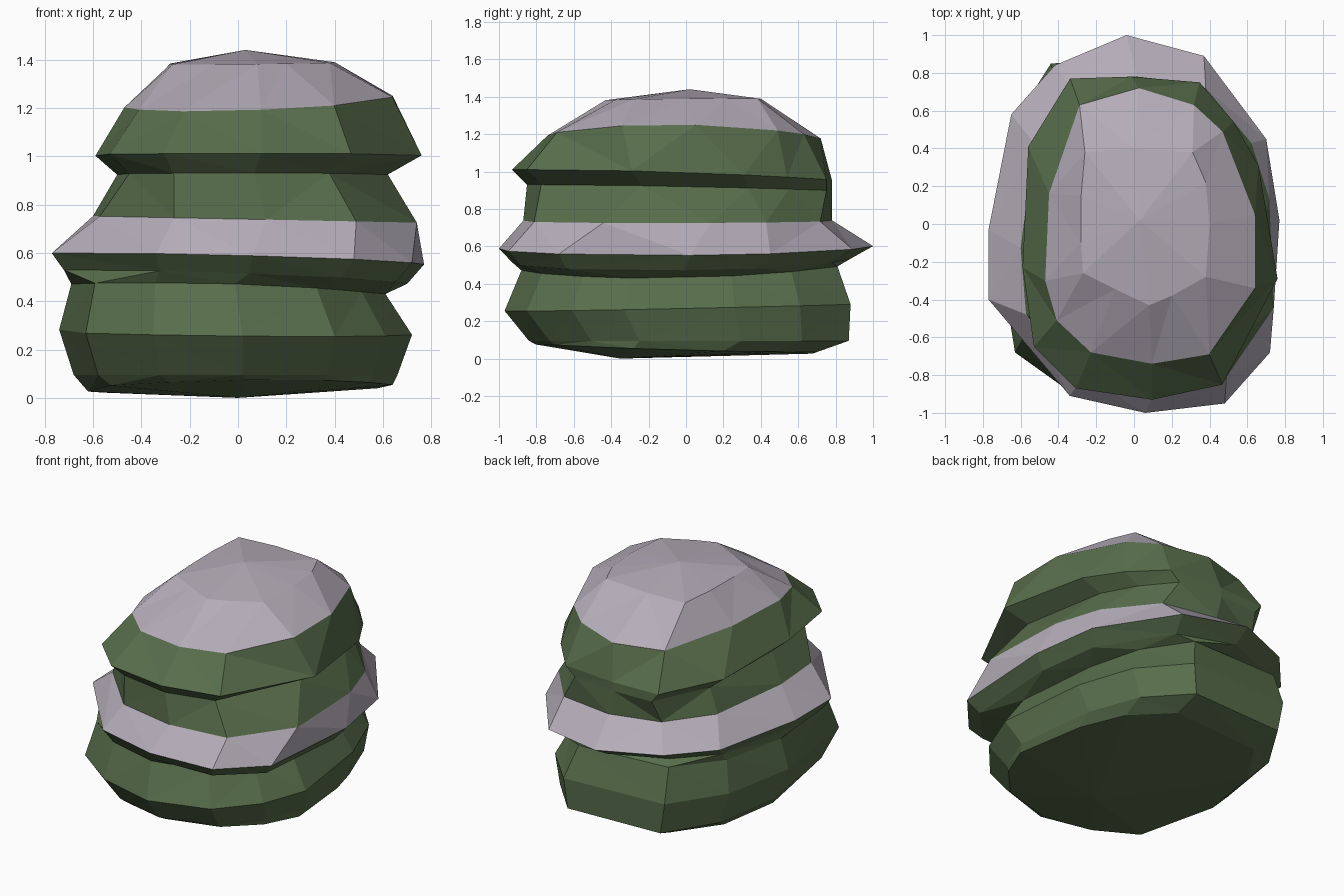
import bpy, bmesh

if "Cube" in bpy.data.objects:
    bpy.data.objects.remove(bpy.data.objects["Cube"])

def material(name, rgb):
    m = bpy.data.materials.new(name)
    m.diffuse_color = (*rgb, 1)
    m.use_nodes = True
    m.node_tree.nodes["Principled BSDF"].inputs["Base Color"].default_value = m.diffuse_color
    return m

GREEN = material("moss green", (0.098, 0.156, 0.072))
GREY = material("pale mauve grey", (0.46, 0.418, 0.485))

# Plan outlines, 12 corners each, counter-clockwise from the front
BASE = [(.02, -.97), (.40, -.85), (.61, -.61), (.72, -.33), (.65, .26), (.52, .61),
        (.27, .88), (-.44, .85), (-.66, .50), (-.74, 0), (-.63, -.68), (-.35, -.88)]
MID = [(.06, -1), (.48, -.95), (.72, -.68), (.77, .02), (.70, .45), (.37, .89),
       (-.04, 1), (-.42, .84), (-.65, .58), (-.77, -.03), (-.77, -.40), (-.34, -.91)]
TOP = [(.09, -.92), (.46, -.84), (.75, -.28), (.65, .32), (.52, .55), (.34, .76),
       (-.02, .79), (-.34, .78), (-.56, .42), (-.59, -.22), (-.53, -.64), (-.31, -.86)]
CAP = [(.08, -.74), (.38, -.69), (.62, -.34), (.62, .05), (.45, .49), (.30, .63),
       (.01, .72), (-.30, .63), (-.46, .16), (-.48, -.30), (-.42, -.51), (-.24, -.68)]
CROWN = [(.08, -.43), (.20, -.38), (.38, -.28), (.40, 0), (.38, .22), (.31, .38),
         (0, .40), (-.26, .38), (-.28, .15), (-.28, -.10), (-.27, -.26), (-.10, -.345)]
BELT = [((a + c) / 2, (b + d) / 2) for (a, b), (c, d) in zip(MID, TOP)]

# outline, x range, y range, height, slope along x, slope along y, droop at front/back
RINGS = [
    (BASE, (-.62, .64), (-.80, .70), .035, .015, -.025, -.03),
    (BASE, (-.68, .66), (-.84, .87), .095, 0, 0, 0),
    (BASE, (-.74, .72), (-.97, .88), .275, -.01, .02, 0),
    (BASE, (-.69, .61), (-.88, .81), .45, -.03, .02, -.05),
    (MID, (-.72, .70), (-.93, .88), .50, -.04, .01, -.03),
    (MID, (-.77, .77), (-1, 1), .575, -.03, .005, -.02),
    (BELT, (-.60, .74), (-.87, .78), .74, -.02, 0, 0),
    (TOP, (-.50, .62), (-.85, .78), .92, 0, -.02, .01),
    (TOP, (-.59, .76), (-.93, .78), .995, 0, -.035, .02),
    (CAP, (-.47, .64), (-.74, .72), 1.225, .04, -.01, .08),
    (CROWN, (-.28, .40), (-.43, .40), 1.385, .01, .01, 0),
]

def ring_points(outline, xr, yr, z, sx, sy, droop):
    """Fit an outline into a box and tilt it."""
    xs, ys = zip(*outline)
    pts = []
    for x, y in outline:
        px = xr[0] + (x - min(xs)) / (max(xs) - min(xs)) * (xr[1] - xr[0])
        py = yr[0] + (y - min(ys)) / (max(ys) - min(ys)) * (yr[1] - yr[0])
        pts.append((px, py, z + sx * px + sy * py - droop * py * py))
    return pts

def tier(name, first, last, grey_bands=(), bottom=None, top=None):
    """Loft rings first..last, optionally closed by a centre point."""
    bm = bmesh.new()
    loops = [[bm.verts.new(p) for p in ring_points(*r)] for r in RINGS[first:last + 1]]
    n = len(loops[0])
    for k in range(len(loops) - 1):
        a, b = loops[k], loops[k + 1]
        for i in range(n):
            j = (i + 1) % n
            f = bm.faces.new((a[i], a[j], b[j], b[i]))
            f.material_index = int(first + k in grey_bands)
    for loop, tip, mat in ((loops[0], bottom, 0), (loops[-1], top, 1)):
        if tip:
            c = bm.verts.new(tip)
            for i in range(n):
                f = bm.faces.new((loop[i], loop[(i + 1) % n], c))
                f.material_index = mat
                if tip is bottom:
                    f.normal_flip()
    bmesh.ops.triangulate(bm, faces=bm.faces[:])
    me = bpy.data.meshes.new(name)
    bm.to_mesh(me)
    bm.free()
    me.materials.append(GREEN)
    me.materials.append(GREY)
    bpy.context.collection.objects.link(bpy.data.objects.new(name, me))

# Three stacked tiers that share their seam rings
tier("lower_tier", 0, 3, bottom=(0, -.35, 0))
tier("middle_tier", 3, 7, grey_bands=(5,))
tier("upper_tier", 7, 10, grey_bands=(9,), top=(.03, .02, 1.44))
